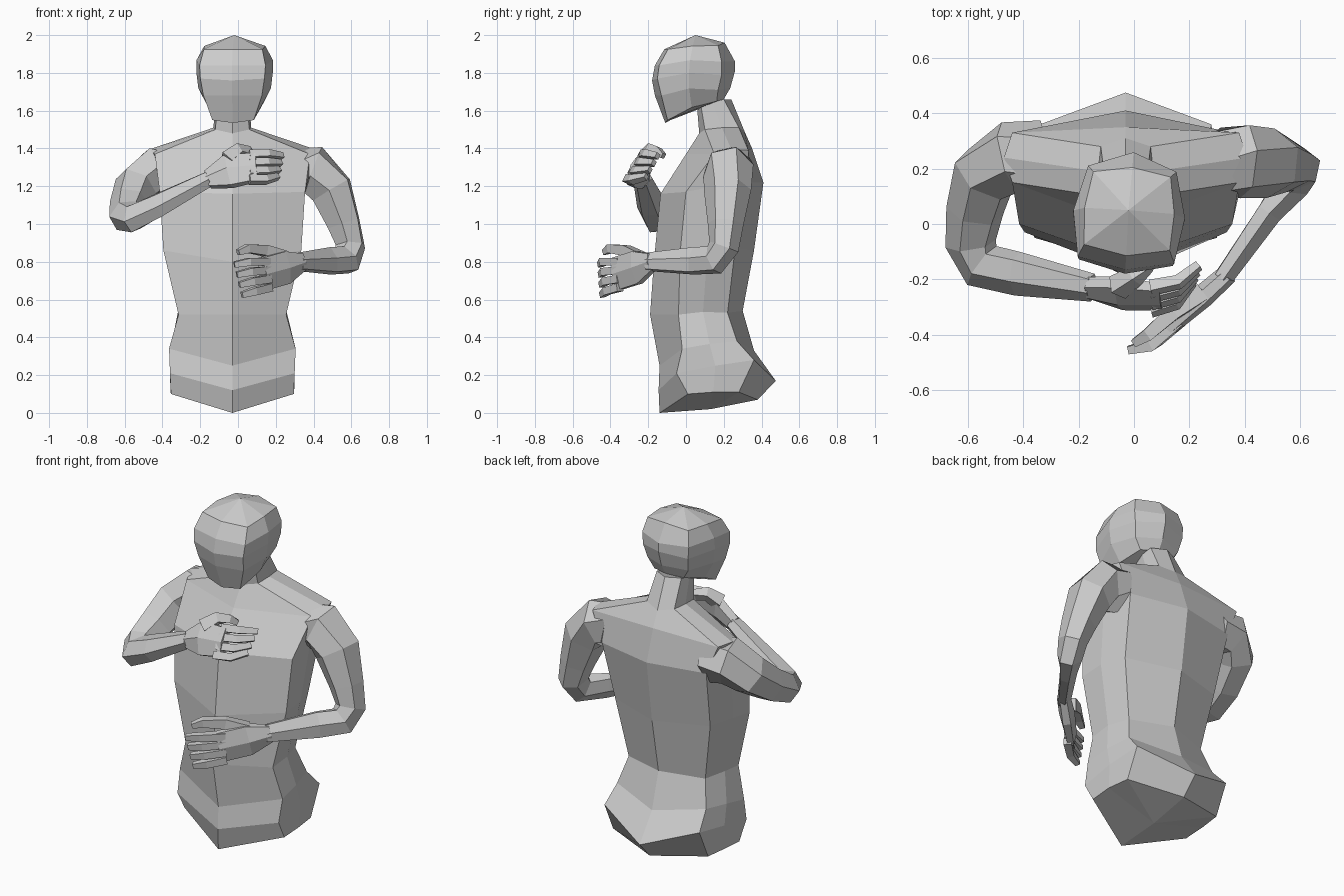
import bpy
import bmesh
from math import cos, sin, pi, sqrt
from mathutils import Matrix, Vector

if "Cube" in bpy.data.objects:
    bpy.data.objects.remove(bpy.data.objects["Cube"])

grey = bpy.data.materials.new("plain grey")
grey.use_nodes = True
grey.diffuse_color = (.6, .6, .6, 1)
grey.node_tree.nodes["Principled BSDF"].inputs["Base Color"].default_value = (.6, .6, .6, 1)


def skin(name, rings, start=None, end=None):
    """Bridge a list of point rings into a flat shaded, closed object."""
    bm = bmesh.new()
    loops = [[bm.verts.new(p) for p in ring] for ring in rings]
    count = len(loops[0])
    for low, high in zip(loops, loops[1:]):
        for i in range(count):
            j = (i + 1) % count
            bm.faces.new((low[i], low[j], high[j], high[i]))
    # Close each end with a fan to a pole, or with a single flat face
    for loop, pole in ((loops[0], start), (loops[-1], end)):
        if pole is None:
            bm.faces.new(loop)
        else:
            tip = bm.verts.new(pole)
            for i in range(count):
                bm.faces.new((loop[i], loop[(i + 1) % count], tip))
    bmesh.ops.recalc_face_normals(bm, faces=bm.faces)
    mesh = bpy.data.meshes.new(name)
    bm.to_mesh(mesh)
    bm.free()
    mesh.materials.append(grey)
    obj = bpy.data.objects.new(name, mesh)
    bpy.context.collection.objects.link(obj)


def body_ring(middle, turn, front, front_corner, back_corner, back, bulge):
    """Mirror half a cross-section: front ridge, corner, side, corner, spine."""
    fc, bc = Vector(front_corner), Vector(back_corner)
    side = (fc + bc) / 2 + Vector((bulge, 0, bulge / 2))
    half = [fc, side, bc]
    ring = [Vector((0, *front))] + half + [Vector((0, *back))]
    ring += [Vector((-p.x, p.y, p.z)) for p in reversed(half)]
    return [Matrix.Rotation(turn, 3, "Z") @ p + Vector((middle, 0, 0)) for p in ring]


def limb(name, stations, side, sides=6):
    """Sweep a polygon along (point, half thickness, half height) stations."""
    points = [Vector(s[0]) for s in stations]
    side = Vector(side)
    rings = []
    for i, (_, thick, tall) in enumerate(stations):
        before = points[i] - points[max(i - 1, 0)]
        after = points[min(i + 1, len(points) - 1)] - points[i]
        t = (before.normalized() + after.normalized()).normalized()
        s = (side - t * side.dot(t)).normalized()
        u = t.cross(s)
        grow = sqrt(2) if sides == 4 else 1.06
        turn = pi / 4 if sides == 4 else 0
        angles = [turn + 2 * pi * k / sides for k in range(sides)]
        rings.append([points[i] + s * thick * grow * cos(a) + u * tall * grow * sin(a)
                      for a in angles])
    skin(name, rings)


# Torso from hips to neck
torso = [
    ((-.14, 0), (.325, .01, .1), (.31, .28, .11), (.38, .07), .01),
    ((-.145, .12), (.33, -.05, .21), (.31, .36, .28), (.475, .17), .01),
    ((-.14, .25), (.335, -.02, .34), (.29, .27, .38), (.36, .33), .01),
    ((-.19, .52), (.285, -.04, .52), (.25, .22, .53), (.3, .54), .02),
    ((-.17, .8), (.365, -.03, .86), (.31, .26, .87), (.36, .86), .02),
    ((-.135, 1.16), (.385, 0, 1.17), (.34, .34, 1.22), (.41, 1.22), .02),
    ((0, 1.37), (.41, .15, 1.37), (.41, .33, 1.39), (.35, 1.4), .03),
    ((.07, 1.48), (.09, .1, 1.5), (.09, .28, 1.51), (.31, 1.49), .01),
    ((.06, 1.6), (.08, .08, 1.62), (.08, .2, 1.66), (.24, 1.66), .01),
]
skin("torso_and_neck", [body_ring(-.03, 0, *r) for r in torso], start=(-.03, .13, .02))

# Head from jaw to the flat crown, turned slightly to its right
head = [
    ((-.11, 1.535), (.11, -.09, 1.55), (.1, .17, 1.65), (.2, 1.66), .035),
    ((-.165, 1.68), (.155, -.12, 1.68), (.14, .18, 1.71), (.235, 1.72), .045),
    ((-.18, 1.76), (.17, -.14, 1.77), (.155, .2, 1.79), (.26, 1.81), .04),
    ((-.165, 1.84), (.175, -.13, 1.84), (.16, .2, 1.86), (.26, 1.86), .035),
    ((-.115, 1.925), (.155, -.085, 1.925), (.14, .18, 1.945), (.205, 1.96), .015),
]
skin("head", [body_ring(-.02, -.07, *r) for r in head], end=(-.02, .05, 2))

# Arms, each lying in the plane of its elbow bend
limb("left_arm", [
    ((.3, .23, 1.27), .12, .13),
    ((.4, .225, 1.285), .125, .13),
    ((.495, .22, 1.18), .115, .12),
    ((.56, .21, 1), .09, .09),
    ((.595, .2, .88), .075, .08),
    ((.575, .15, .81), .065, .08),
    ((.49, .04, .805), .045, .075),
    ((.32, -.2, .8), .035, .05),
], (-.19, .14, -.08))
limb("right_arm", [
    ((-.34, .24, 1.26), .12, .13),
    ((-.45, .24, 1.28), .125, .125),
    ((-.54, .18, 1.2), .11, .115),
    ((-.575, .05, 1.105), .095, .1),
    ((-.59, -.07, 1.045), .08, .09),
    ((-.55, -.15, 1.035), .07, .09),
    ((-.42, -.18, 1.1), .06, .08),
    ((-.15, -.23, 1.24), .042, .05),
], (-.1, -.1, .175))


def hand(label, palm, side, knuckles, bends, tips, thumb):
    """Palm, four curled fingers and a thumb; fingers run top to bottom."""
    limb(label + "_palm", palm, side)
    names = ("index", "middle", "ring", "little")

    def spread(ends, f):
        return Vector(ends[0]).lerp(Vector(ends[1]), f)

    for i, finger in enumerate(names):
        f = i / 3
        limb(f"{label}_{finger}_finger", [
            (spread(knuckles, f), .022, .021),
            (spread(bends, f), .02, .02),
            (spread(tips, f), .014, .015),
        ], side, sides=4)
    sizes = (.035, .028, .022, .014)
    limb(label + "_thumb", [(p, r, r) for p, r in zip(thumb, sizes)], side, sides=4)


hand("left_hand",
     [((.34, -.18, .8), .035, .05), ((.25, -.26, .77), .04, .095), ((.13, -.37, .735), .03, .095)],
     (.77, -.64, 0),
     ((.16, -.35, .8), (.17, -.35, .665)),
     ((.06, -.44, .8), (.09, -.42, .645)),
     ((-.02, -.455, .785), (.02, -.445, .625)),
     ((.24, -.25, .82), (.14, -.32, .86), (.05, -.4, .87), (0, -.43, .85)))
hand("right_hand",
     [((-.16, -.23, 1.235), .04, .05), ((-.05, -.25, 1.28), .045, .1), ((.1, -.265, 1.3), .03, .085)],
     (0, -.9, .45),
     ((.06, -.23, 1.365), (.06, -.31, 1.235)),
     ((.16, -.21, 1.37), (.15, -.285, 1.235)),
     ((.235, -.15, 1.36), (.21, -.21, 1.25)),
     ((-.06, -.23, 1.34), (0, -.19, 1.39), (.05, -.15, 1.385), (.08, -.12, 1.36)))
